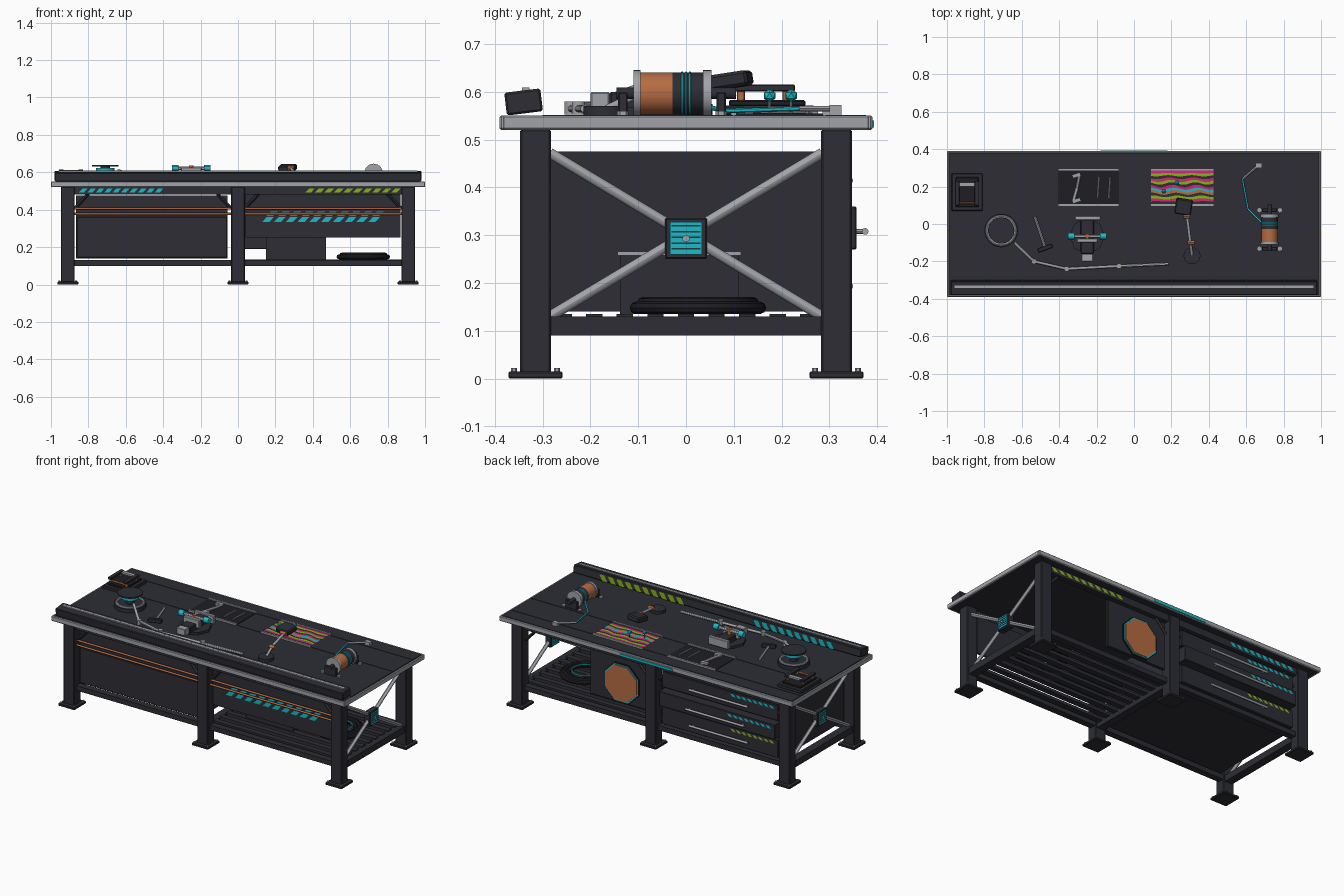
import bpy, math
from mathutils import Vector

cube = bpy.data.objects.get("Cube")
if cube:
    bpy.data.objects.remove(cube, do_unlink=True)


def material(name, rgb):
    m = bpy.data.materials.new(name)
    m.use_nodes = True
    m.diffuse_color = (*rgb, 1)
    m.node_tree.nodes["Principled BSDF"].inputs["Base Color"].default_value = (*rgb, 1)
    return m


DARK = material("charcoal steel", (.026, .027, .035))
BLACK = material("black rubber", (.013, .013, .017))
GREY = material("light steel", (.36, .37, .4))
COPPER = material("copper", (.47, .15, .055))
CYAN = material("cyan", (.01, .5, .58))
LIME = material("lime", (.24, .45, .01))
PINK = material("pink", (.65, .02, .18))


def mesh_object(name, verts, faces, mats):
    me = bpy.data.meshes.new(name)
    me.from_pydata(verts, [], faces)
    for m in mats:
        me.materials.append(m)
    ob = bpy.data.objects.new(name, me)
    bpy.context.collection.objects.link(ob)
    return ob


def box(name, x, y, z, mat, bevel=0, turn=(0, 0, 0)):
    """Box from (low, high) ranges, optionally turned about its centre."""
    bpy.ops.mesh.primitive_cube_add(size=1, location=[sum(r) / 2 for r in (x, y, z)])
    ob = bpy.context.object
    ob.name = name
    ob.scale = [r[1] - r[0] for r in (x, y, z)]
    bpy.ops.object.transform_apply(location=False, rotation=False, scale=True)
    ob.rotation_euler = turn
    ob.data.materials.append(mat)
    if bevel:
        ob.modifiers.new("edge", "BEVEL").width = bevel
    return ob


def rod(name, a, b, r, mat, sides=12):
    a, b = Vector(a), Vector(b)
    bpy.ops.mesh.primitive_cylinder_add(vertices=sides, radius=r, depth=(b - a).length,
                                        location=(a + b) / 2)
    ob = bpy.context.object
    ob.name = name
    ob.rotation_euler = (b - a).to_track_quat("Z", "Y").to_euler()
    ob.data.materials.append(mat)
    if sides > 8:
        bpy.ops.object.shade_smooth_by_angle()
    return ob


def disc(name, x, y, z0, z1, r, mat, sides=24):
    return rod(name, (x, y, z0), (x, y, z1), r, mat, sides)


def path(name, points, r, mat):
    for a, b in zip(points, points[1:]):
        rod(name, a, b, r, mat)


def ring(name, loc, major, minor, mat):
    bpy.ops.mesh.primitive_torus_add(location=loc, major_radius=major, minor_radius=minor,
                                     major_segments=32, minor_segments=8)
    bpy.context.object.name = name
    bpy.context.object.data.materials.append(mat)
    bpy.ops.object.shade_smooth_by_angle()


def hazard(name, x0, x1, n, y, z0, z1, mat):
    """Row of slanted painted dashes on a face across y."""
    step, verts, faces = (x1 - x0) / n, [], []
    for i in range(n):
        x, k = x0 + i * step, len(verts)
        verts += [(x, y, z0), (x + step * .6, y, z0), (x + step, y, z1), (x + step * .4, y, z1)]
        faces.append((k, k + 1, k + 2, k + 3))
    mesh_object(name, verts, faces, [mat])


# Tabletop with steel rim and plank joints
box("tabletop", (-.99, .99), (-.38, .38), (.522, .549), DARK)
for s in (-1, 1):
    box("rim_long", (-1, 1), sorted((s * .378, s * .39)), (.52, .551), GREY, .004)
    box("rim_end", sorted((s * .988, s)), (-.385, .385), (.52, .551), GREY, .004)
for lo, hi in ((-.3, .098), (.102, .288), (.292, .377)):
    box("plank", (-.986, .986), (lo, hi), (.548, .552), DARK)
box("back_edge_light", (-.18, .18), (.388, .394), (.525, .54), CYAN)

# Raised front ledge
box("front_ledge", (-.98, .98), (-.378, -.302), (.555, .603), DARK, .004, (math.radians(7), 0, 0))
box("ledge_bar", (-.96, .96), (-.343, -.328), (.598, .609), GREY)
hazard("ledge_dashes_cyan", -.8, -.25, 10, -.297, .56, .6, CYAN)
hazard("ledge_dashes_lime", .22, .8, 10, -.297, .56, .6, LIME)

# Legs, feet, bolts, lower frame
for x in (-.91, 0, .91):
    for y in (-.315, .315):
        box("leg", (x - .037, x + .037), (y - .032, y + .032), (.01, .522), DARK, .004)
        box("foot", (x - .056, x + .056), (y - .057, y + .057), (0, .015), DARK, .003)
        for dx in (-.045, .045):
            for dy in (-.045, .045):
                disc("foot_bolt", x + dx, y + dy, .014, .022, .006, GREY, 6)
    box("cross_beam", (x - .025, x + .025), (-.3, .3), (.09, .13), DARK)
for s in (-1, 1):
    box("lower_rail", (-.9, .9), sorted((s * .285, s * .325)), (.1, .13), DARK)
    box("apron", (-.9, .9), sorted((s * .3, s * .335)), (.48, .522), DARK)
    hazard("apron_dashes_cyan", -.85, -.4, 10, s * .338, .492, .513, CYAN)
    hazard("apron_dashes_lime", .36, .87, 10, s * .338, .492, .513, LIME)
    for x, d in ((-.87, 1), (-.04, -1), (.04, 1), (.87, -1)):
        rod("gusset", (x, s * .315, .41), (x + d * .07, s * .315, .485), .009, DARK, 4)

# End braces with a lit plate
for s in (-1, 1):
    x = s * .91
    for d in (-1, 1):
        rod("end_brace", (x, -.285 * d, .13), (x, .285 * d, .472), .011, GREY)
    box("brace_plate", (x - .02, x + .02), (-.044, .044), (.25, .336), DARK, .003)
    box("brace_panel", (x - .024, x + .024), (-.034, .034), (.26, .328), CYAN)
    for i in range(5):
        z = .27 + i * .012
        box("panel_line", (x - .026, x + .026), (-.03, .03), (z, z + .003), DARK)
    rod("brace_bolt", (x - .032, 0, .293), (x + .032, 0, .293), .008, GREY, 6)

# Drawer cabinet
box("cabinet", (-.865, -.055), (-.3, .3), (.14, .475), DARK)
box("cabinet_front_plate", (-.86, -.06), (-.306, -.298), (.145, .36), DARK, .002)
for z0, z1, y, paint in ((.145, .255, .325, LIME), (.27, .36, .357, CYAN), (.373, .47, .325, CYAN)):
    zc = (z0 + z1) / 2 - .007
    box("drawer", (-.855, -.065), (.2, y), (z0, z1), DARK, .003)
    rod("drawer_handle", (-.66, y + .018, zc), (-.26, y + .018, zc), .007, GREY)
    for x in (-.64, -.28):
        rod("handle_post", (x, y, zc), (x, y + .018, zc), .005, GREY, 8)
    hazard("drawer_dashes", -.83, -.53, 8, y + .002, z1 - .028, z1 - .012, paint)

# Open bay: front panel, pipes, slats
box("bay_front_panel", (.04, .87), (-.302, -.287), (.25, .48), DARK)
hazard("bay_dashes", .13, .76, 10, -.305, .335, .362, CYAN)
hazard("bay_dashes_upper", .15, .78, 10, -.305, .365, .39, CYAN)
for z in (.378, .407):
    rod("copper_pipe", (-.88, -.318, z), (.88, -.318, z), .006, COPPER)
for i in range(9):
    y = -.256 + i * .064
    box("shelf_slat", (.02, .9), (y - .017, y + .017), (.117, .135), DARK)

# Rear service panel with octagonal hatch
box("service_panel", (.035, .44), (.285, .305), (.19, .485), DARK, .003)
for r, y, m in ((.128, .312, BLACK), (.122, .316, CYAN), (.115, .32, COPPER)):
    ob = rod("hatch", (.22, .3, .315), (.22, y, .315), r, m, 8)
    ob.rotation_euler.rotate_axis("Z", math.pi / 8)

# Crate and hose on the shelf
box("crate", (.15, .47), (-.138, .11), (.135, .258), DARK)
box("crate_lid", (.145, .475), (-.143, .115), (.258, .266), GREY)
for r, z in ((.13, .148), (.115, .158), (.095, .15)):
    ring("hose_coil", (.67, .025, z), r, .013, BLACK)
ring("cyan_cable", (.67, .025, .165), .075, .005, CYAN)

# Tool tray
box("tool_tray", (-.405, -.08), (.1, .292), (.55, .555), BLACK)
for x0, x1 in ((-.405, -.08), (.088, .428)):
    for y in (.1, .292):
        box("tray_edge", (x0, x1), (y - .006, y + .006), (.55, .562), GREY)
path("wrench", [(-.325, .12, .56), (-.305, .19, .56), (-.29, .265, .56)], .008, GREY)
for y in (.125, .26):
    box("wrench_jaw", (-.33, -.285), (y - .01, y + .01), (.555, .567), GREY, 0, (0, 0, .3))
for x in (-.195, -.135):
    rod("pick", (x, .14, .559), (x + .008, .25, .559), .004, GREY, 8)

# Wavy striped map, one colour per band
bands = [DARK, PINK, LIME, DARK, COPPER, CYAN, PINK, DARK, LIME, PINK, DARK, LIME, PINK]
cols, rows = 30, len(bands)
verts = []
for j in range(rows + 1):
    for i in range(cols + 1):
        wave = .007 * math.sin(i * .55 + j * .3) * math.sin(math.pi * j / rows)
        verts.append((.09 + .335 * i / cols, .107 + .178 * j / rows + wave, .558))
faces = [(a, a + 1, a + cols + 2, a + cols + 1) for j in range(rows)
         for a in range(j * (cols + 1), j * (cols + 1) + cols)]
chart = mesh_object("wavy_map", verts, faces, bands)
for p in chart.data.polygons:
    p.material_index = p.index // cols
for x, y in ((.16, .175), (.23, .22)):
    bpy.ops.mesh.primitive_ico_sphere_add(subdivisions=1, radius=.014, location=(x, y, .592))
    bpy.context.object.name = "map_pin"
    bpy.context.object.data.materials.append(CYAN)
    disc("pin_stem", x, y, .555, .585, .003, GREY, 8)

# Desk lamp over the map
disc("lamp_base", .31, -.17, .55, .57, .045, DARK)
path("lamp_arm", [(.31, -.165, .565), (.3, -.09, .6), (.28, .07, .625)], .008, GREY)
for p in ((.305, -.1, .598), (.282, .04, .622)):
    rod("lamp_joint", (p[0] - .018, *p[1:]), (p[0] + .018, *p[1:]), .012, COPPER)
box("lamp_head", (.22, .31), (.05, .135), (.608, .64), DARK, .006, (.15, 0, -.15))

# Wire spool
X, Z = .725, .597
for name, y0, y1, r, m in (("spool_copper", -.1, -.028, .044, COPPER), ("spool_dark", -.028, .04, .044, DARK),
                           ("spool_flange", -.11, -.095, .049, GREY), ("spool_flange", .036, .053, .049, GREY),
                           ("spool_axle", -.145, .105, .012, DARK)):
    rod(name, (X, y0, Z), (X, y1, Z), r, m, 24)
for y in (-.132, .074):
    box("spool_stand", (X - .04, X + .04), (y - .01, y + .01), (.55, .6), DARK, .003)
    for x in (X - .055, X + .055):
        disc("stand_bolt", x, y, .55, .56, .012, GREY, 6)
for i in range(3):
    ring("spool_winding", (X, -.008 + i * .008, Z), .044, .002, CYAN)
    bpy.context.object.rotation_euler.x = math.pi / 2
path("cyan_wire", [(.69, .0, .58), (.61, .08, .56), (.58, .24, .565)], .005, CYAN)
rod("wire_guide", (.58, .24, .565), (.655, .305, .565), .006, GREY)
box("wire_terminal", (.65, .685), (.3, .325), (.55, .573), GREY)

# Round work light and its jointed arm
disc("light_shade", -.71, -.035, .63, .638, .07, DARK, 32)
disc("light_neck", -.71, -.035, .55, .63, .025, DARK)
disc("light_glow", -.71, -.035, .605, .622, .05, CYAN, 32)
disc("light_dish", -.71, -.035, .552, .575, .09, DARK, 32)
ring("dish_ring", (-.71, -.035, .577), .076, .008, GREY)
path("light_arm", [(-.64, -.1, .61), (-.535, -.2, .572), (-.36, -.24, .565), (-.08, -.225, .565),
                   (.185, -.213, .565)], .008, GREY)
for p in ((-.535, -.2), (-.36, -.24), (-.08, -.225)):
    disc("arm_joint", *p, .553, .58, .014, GREY, 12)

# Vise
disc("vise_base", -.25, -.065, .55, .567, .095, DARK, 8)
box("vise_body", (-.285, -.215), (-.16, .03), (.56, .6), DARK, .004)
box("vise_rear_jaw", (-.315, -.18), (.02, .042), (.56, .61), GREY, .003)
box("vise_front_jaw", (-.305, -.195), (-.1, -.078), (.575, .625), GREY, .003)
box("vise_slide", (-.28, -.22), (-.2, -.16), (.56, .6), GREY, .003)
rod("vise_handle", (-.335, -.065, .622), (-.165, -.065, .622), .009, GREY)
for x in (-.335, -.165):
    rod("vise_knob", (x - .017, -.065, .622), (x + .017, -.065, .622), .018, CYAN)
disc("vise_screw", -.25, -.065, .6, .635, .012, COPPER)

# Hammer
rod("hammer_handle", (-.53, .04, .56), (-.475, -.125, .56), .007, GREY)
box("hammer_head", (-.515, -.435), (-.14, -.118), (.552, .575), DARK, .003, (0, 0, .35))

# Small press at the end of the bench
box("press_base", (-.975, -.81), (.07, .27), (.55, .572), DARK, .004)
box("press_step", (-.955, -.83), (.09, .25), (.57, .583), BLACK, .003)
for x in (-.945, -.84):
    for y in (.115, .21):
        disc("press_post", x, y, .58, .603, .008, COPPER, 12)
    box("press_bar", (x - .012, x + .012), (.1, .228), (.601, .615), DARK, .002)
box("press_bridge", (-.945, -.84), (.2, .222), (.602, .613), GREY)
rod("press_tube", (-.945, .112, .592), (-.84, .112, .592), .006, COPPER)
